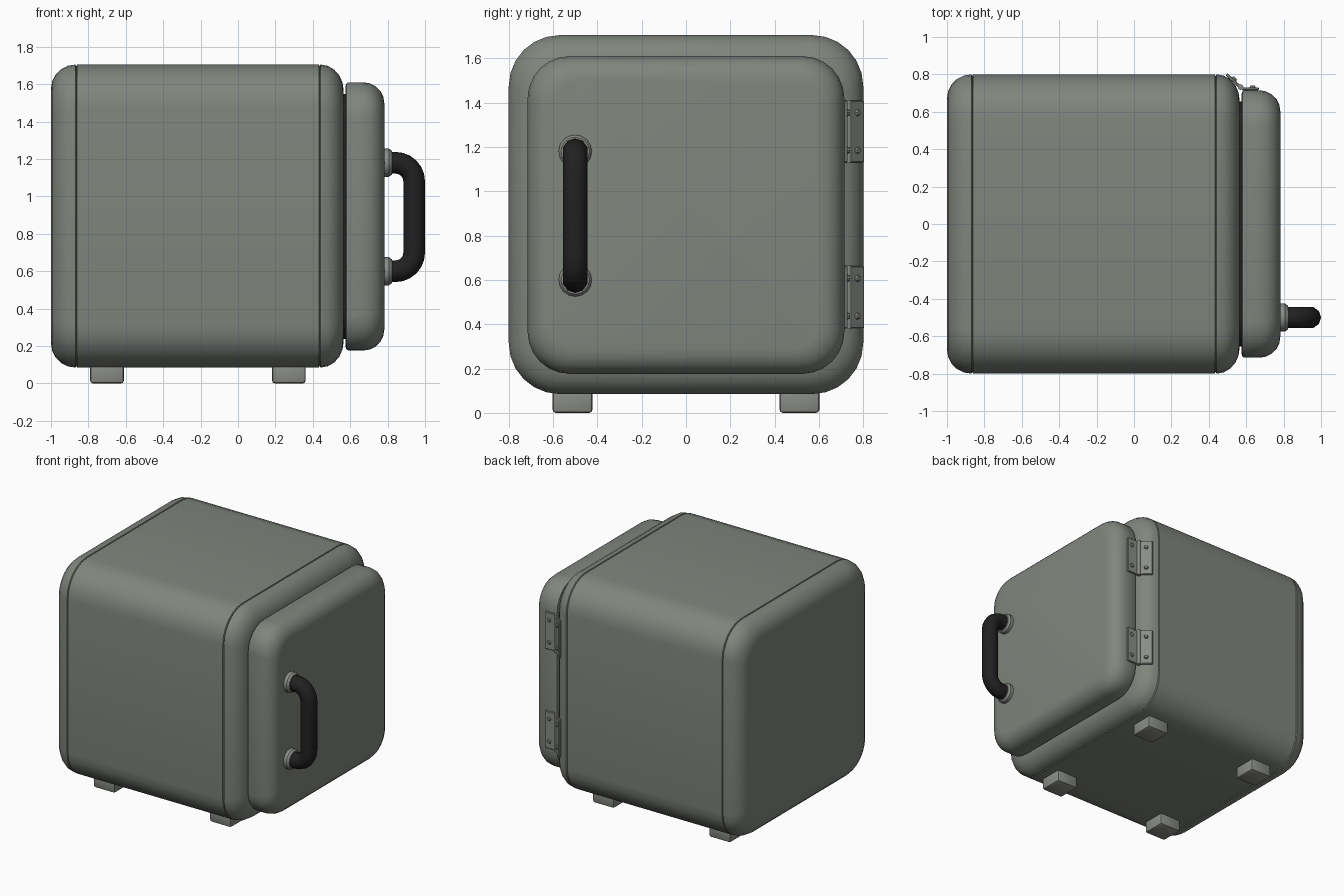
import bpy, bmesh, math
from mathutils import Vector, Matrix

if "Cube" in bpy.data.objects:
    bpy.data.objects.remove(bpy.data.objects["Cube"])


def material(name, rgb):
    m = bpy.data.materials.new(name)
    m.diffuse_color = (*rgb, 1)
    m.use_nodes = True
    m.node_tree.nodes["Principled BSDF"].inputs["Base Color"].default_value = m.diffuse_color
    return m


GREY = material("grey_green_enamel", (0.215, 0.235, 0.205))
METAL = material("grey_metal", (0.25, 0.265, 0.24))
BLACK = material("black_rubber", (0.015, 0.015, 0.015))


def finish(name, bm, mat, angle=35):
    bmesh.ops.recalc_face_normals(bm, faces=bm.faces[:])
    me = bpy.data.meshes.new(name)
    bm.to_mesh(me)
    bm.free()
    me.materials.append(mat)
    me.polygons.foreach_set("use_smooth", [True] * len(me.polygons))
    me.set_sharp_from_angle(angle=math.radians(angle))
    ob = bpy.data.objects.new(name, me)
    bpy.context.collection.objects.link(ob)
    return ob


def loft(name, rings, mat, angle=35):
    bm = bmesh.new()
    vs = [[bm.verts.new(p) for p in r] for r in rings]
    n = len(vs[0])
    for a, b in zip(vs, vs[1:]):
        for i in range(n):
            j = (i + 1) % n
            bm.faces.new((a[i], a[j], b[j], b[i]))
    bm.faces.new(vs[0])
    bm.faces.new(vs[-1])
    return finish(name, bm, mat, angle)


def section(x, inset, hy, hz, cz, r, seg=6):
    """Rounded rectangle in the YZ plane, shrunk by inset."""
    r = max(r - inset * 0.6, 0.03)
    hy, hz = hy - inset, hz - inset
    pts = []
    for k, (sy, sz) in enumerate([(1, 1), (-1, 1), (-1, -1), (1, -1)]):
        for i in range(seg + 1):
            a = math.pi / 2 * (k + i / seg)
            pts.append((x, sy * (hy - r) + r * math.cos(a),
                        cz + sz * (hz - r) + r * math.sin(a)))
    return pts


def block(name, profile, size, mat):
    return loft(name, [section(x, d, *size) for x, d in profile], mat)


def arc(x0, x1, depth, n=5):
    """Quarter-round from full size at x0 to inset depth at x1."""
    return [(x0 + (x1 - x0) * math.sin(math.pi / 2 * i / n),
             depth * (1 - math.cos(math.pi / 2 * i / n))) for i in range(n + 1)]


def box(name, size, loc, mat, rot=0, bevel=0.004, seg=1):
    bm = bmesh.new()
    bmesh.ops.create_cube(bm, size=1, matrix=Matrix.Diagonal((*size, 1)))
    bmesh.ops.bevel(bm, geom=bm.edges[:], offset=bevel, segments=seg,
                    profile=0.5, affect='EDGES')
    bm.transform(Matrix.Translation(loc) @ Matrix.Rotation(rot, 4, 'Z'))
    return finish(name, bm, mat)


def cylinder(name, r1, r2, depth, loc, axis, mat, sides=12):
    bm = bmesh.new()
    bmesh.ops.create_cone(bm, cap_ends=True, segments=sides, radius1=r1,
                          radius2=r2, depth=depth)
    q = Vector((0, 0, 1)).rotation_difference(Vector(axis)).to_matrix().to_4x4()
    bm.transform(Matrix.Translation(loc) @ q)
    return finish(name, bm, mat)


# Cabinet: rounded back cap, main shell, front rim
CAB = (0.8, 0.81, 0.895, 0.23)
block("back_cap", list(reversed(arc(-0.87, -1.0, 0.13))) + [(-0.862, 0.012)], CAB, GREY)
block("main_shell", [(-0.866, 0.012), (-0.86, 0), (0.432, 0), (0.438, 0.012)], CAB, GREY)
block("front_rim", [(0.434, 0.012)] + arc(0.442, 0.565, 0.14), CAB, GREY)

# Door and its dark seal
DOOR = (0.715, 0.717, 0.893, 0.19)
block("door", [(0.575, 0.02), (0.58, 0.006), (0.59, 0)] + arc(0.67, 0.782, 0.11), DOOR, GREY)
block("door_seal", [(0.53, 0), (0.58, 0)], (0.655, 0.655, 0.893, 0.16), BLACK)

# Handle: round bar bent in the XZ plane
HY, HX, ZT, ZB, R, BEND = -0.5, 0.942, 1.18, 0.6, 0.058, 0.1
path = [(0.79, ZT, 0)]
for cz, a0 in ((ZT - BEND, 90), (ZB + BEND, 0)):
    for i in range(7):
        a = math.radians(a0 - 15 * i)
        path.append((HX - BEND + BEND * math.cos(a), cz + BEND * math.sin(a),
                     a - math.pi / 2))
path.append((0.79, ZB, -math.pi))
rings = []
for x, z, t in path:
    nx, nz = -math.sin(t), math.cos(t)
    rings.append([(x + nx * R * math.cos(b), HY + R * math.sin(b), z + nz * R * math.cos(b))
                  for b in (math.tau * k / 10 for k in range(10))])
loft("handle", rings, BLACK, 50)
for label, z in (("upper", ZT), ("lower", ZB)):
    cylinder(label + "_handle_collar", 0.075, 0.075, 0.035, (0.79, HY, z), (1, 0, 0), METAL, 16)
    cylinder(label + "_handle_collar_lip", 0.075, 0.064, 0.015, (0.815, HY, z), (1, 0, 0), METAL, 16)

# Hinges: slanted cabinet leaf, door leaf, pin barrel and screws
tilt = math.radians(-43)
out = Vector((-math.sin(tilt), math.cos(tilt), 0))
for label, z in (("upper", 1.27), ("lower", 0.522)):
    cab = Vector((0.529, 0.768, z))
    door = Vector((0.622, 0.722, z))
    box(label + "_hinge_cabinet_leaf", (0.095, 0.016, 0.28), cab, METAL, tilt)
    box(label + "_hinge_door_leaf", (0.09, 0.016, 0.28), door, METAL)
    cylinder(label + "_hinge_barrel", 0.015, 0.015, 0.285, (0.57, 0.732, z), (0, 0, 1), METAL)
    for dz in (-0.085, 0.085):
        s = Vector((0, 0, dz))
        cylinder(label + "_hinge_cabinet_screw", 0.018, 0.011, 0.014,
                 cab + s + out * 0.012, out, METAL, 8)
        cylinder(label + "_hinge_door_screw", 0.018, 0.011, 0.014,
                 door + s + Vector((0.012, 0.012, 0)), (0, 1, 0), METAL, 8)

# Feet
for fx, lx in ((-0.7, "back"), (0.272, "front")):
    for fy, ly in ((-0.512, "left"), (0.512, "right")):
        box(f"{lx}_{ly}_foot", (0.18, 0.18, 0.12), (fx, fy, 0.06), METAL, 0, 0.015, 2)
